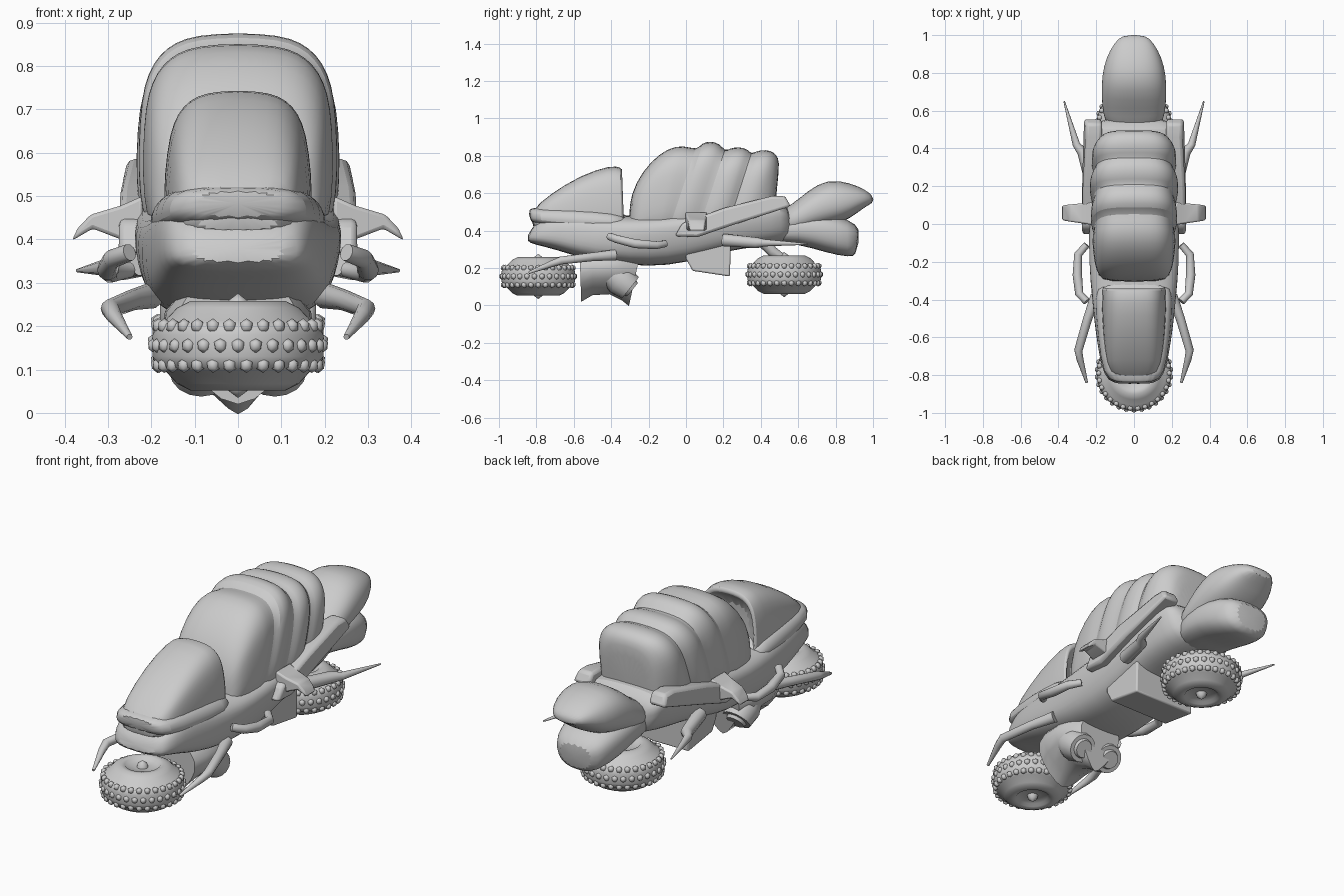
import bpy, bmesh
from math import sin, cos, pi, radians, copysign
from mathutils import Vector, Matrix


def finish(bm, name, angle=40, subsurf=0, bevel=0.0):
    bmesh.ops.recalc_face_normals(bm, faces=bm.faces)
    me = bpy.data.meshes.new(name)
    bm.to_mesh(me)
    bm.free()
    for p in me.polygons:
        p.use_smooth = True
    me.set_sharp_from_angle(angle=radians(angle))
    ob = bpy.data.objects.new(name, me)
    bpy.context.collection.objects.link(ob)
    if bevel:
        m = ob.modifiers.new("bevel", 'BEVEL')
        m.width, m.segments = bevel, 2
    if subsurf:
        m = ob.modifiers.new("subsurf", 'SUBSURF')
        m.levels = m.render_levels = subsurf
    return ob


def skin(bm, rings):
    """Bridge rings of points and cap both ends."""
    vs = [[bm.verts.new(p) for p in r] for r in rings]
    n = len(vs[0])
    for a, b in zip(vs, vs[1:]):
        for i in range(n):
            j = (i + 1) % n
            bm.faces.new((a[i], a[j], b[j], b[i]))
    bm.faces.new(vs[0])
    bm.faces.new(vs[-1])


def loft(name, sections, power=2.8, n=20, subsurf=1):
    """Sections: (y, z) of the bottom, (y, z) of the top, half widths low and high."""
    rings = []
    for yb, zb, yt, zt, wb, wt in sections:
        ring = []
        for i in range(n):
            a = 2 * pi * i / n
            u = copysign(abs(cos(a)) ** (2 / power), cos(a))
            v = copysign(abs(sin(a)) ** (2 / power), sin(a))
            k = (v + 1) / 2
            ring.append((u * (wb + (wt - wb) * k), yb + (yt - yb) * k, zb + (zt - zb) * k))
        rings.append(ring)
    bm = bmesh.new()
    skin(bm, rings)
    return finish(bm, name, 45, subsurf)


def prism(name, near, far, bevel=0.008):
    bm = bmesh.new()
    skin(bm, [near, far])
    return finish(bm, name, 35, bevel=bevel)


def rod(name, pts, radii, n=10):
    pts = [Vector(p) for p in pts]
    rings = []
    for i, p in enumerate(pts):
        d = (pts[min(i + 1, len(pts) - 1)] - pts[max(i - 1, 0)]).normalized()
        a = d.cross(Vector((0, 0, 1))).normalized()
        b = d.cross(a)
        rings.append([p + radii[i] * (a * cos(2 * pi * k / n) + b * sin(2 * pi * k / n)) for k in range(n)])
    bm = bmesh.new()
    skin(bm, rings)
    return finish(bm, name, 50)


def wheel(name, y, z):
    # Lathed flat-lying tyre with a recessed hub
    half = [(0.001, .12), (.022, .104), (.027, .086), (.075, .088), (.085, .1), (.11, .103),
            (.14, .088), (.168, .058), (.188, .05), (.197, .025)]
    prof = half + [(r, -h) for r, h in reversed(half)]
    n = 48
    bm = bmesh.new()
    skin(bm, [[(r * cos(2 * pi * k / n), y + r * sin(2 * pi * k / n), z + h) for k in range(n)]
              for r, h in prof])
    # Three rows of tread knobs
    for h, r, off in ((-.045, .186, 0), (0, .194, .5), (.045, .186, 0)):
        for k in range(30):
            a = 2 * pi * (k + off) / 30
            m = (Matrix.Translation((r * cos(a), y + r * sin(a), z + h))
                 @ Matrix.Rotation(a, 4, 'Z') @ Matrix.Diagonal((1, 1, 1.1, 1)))
            bmesh.ops.create_icosphere(bm, subdivisions=1, radius=.0165, matrix=m)
    return finish(bm, name, 50)


wheel("front_wheel", -.79, .155)
wheel("rear_wheel", .525, .165)

# Main hull and overhanging upper lip of the nose
loft("hull", [
    (-.86, .345, -.83, .41, .12, .12), (-.81, .325, -.78, .46, .17, .15),
    (-.7, .3, -.7, .5, .19, .18), (-.57, .255, -.57, .5, .21, .2),
    (-.4, .225, -.4, .48, .22, .23), (-.2, .205, -.2, .48, .2, .27),
    (0, .225, 0, .5, .2, .265), (.2, .29, .2, .53, .2, .26), (.4, .315, .4, .56, .19, .255),
    (.52, .335, .51, .575, .17, .25), (.58, .36, .56, .5, .13, .19)], 3.2)
loft("nose_lip", [
    (-.835, .45, -.845, .515, .11, .1), (-.8, .43, -.81, .525, .175, .15),
    (-.6, .4, -.6, .53, .205, .18), (-.38, .4, -.38, .51, .225, .19),
    (-.3, .4, -.3, .48, .2, .18)], 3)

# Windscreen cowl with a dished back
loft("cowl", [
    (-.83, .42, -.83, .505, .12, .11), (-.76, .38, -.73, .595, .15, .14),
    (-.62, .36, -.56, .7, .175, .15), (-.45, .36, -.4, .752, .185, .155),
    (-.32, .36, -.345, .74, .185, .155), (-.33, .38, -.335, .72, .17, .14),
    (-.4, .4, -.4, .67, .12, .11)], 3.2)

# Canopy of four overlapping bulges leaning backwards
canopy = [(-.31, .35, -.305, .54, .15), (-.28, .35, -.27, .66, .19), (-.23, .35, -.19, .77, .21),
          (-.18, .35, -.1, .842, .218), (-.14, .35, -.01, .86, .225)]
for yb, yt, zt, w in ((-.11, .06, .83, .21), (.05, .21, .825, .215), (.2, .35, .81, .205)):
    peak = zt + (.05 if yb < 0 else .025)
    canopy += [(yb, .35, yt, zt, w), (yb + .025, .35, yt + .025, peak - .008, w + .018),
               (yb + .08, .35, yt + .075, peak, w + .024),
               (yb + .13, .35, yt + .12, peak - .012, w + .014)]
canopy += [(.44, .35, .495, .79, .17), (.46, .36, .5, .74, .13)]
loft("canopy", [(a, b, c, d, w * 1.02, w * .97) for a, b, c, d, w in canopy], 3.2, 24)

# Tail, upper and lower lobes
loft("tail_upper", [
    (.48, .36, .48, .5, .14, .14), (.6, .38, .57, .54, .17, .16), (.7, .41, .65, .615, .18, .17),
    (.8, .43, .76, .68, .18, .165), (.88, .465, .88, .655, .16, .14),
    (.96, .53, .96, .62, .11, .1), (1.005, .55, 1.0, .585, .06, .06)], 2.4)
loft("tail_lower", [
    (.45, .33, .45, .45, .14, .14), (.6, .33, .6, .5, .165, .17), (.75, .28, .75, .5, .165, .175),
    (.88, .255, .87, .46, .13, .155), (.91, .27, .94, .41, .09, .11)], 2.6)

# Keel below the front, V-shaped in section
loft("keel", [
    (-.56, .02, -.57, .32, .11, .18), (-.5, .055, -.5, .32, .14, .2), (-.41, .06, -.4, .32, .15, .2),
    (-.34, .025, -.33, .32, .12, .2), (-.305, -.003, -.24, .3, .06, .17)], 1.8, 16, 0)

# Belly box
box = [(0, .3), (.0, .25), (.035, .185), (.235, .155), (.24, .36)]
prism("belly_box", [(-.18, y, z) for y, z in box], [(.18, y, z) for y, z in box])
rod("rear_strut", [(0, .4, .36), (0, .46, .29), (0, .525, .25)], [.04, .03, .02])

for s, side in ((-1, "left"), (1, "right")):
    # Hollow exhaust nozzle pointing back and down
    axis = Vector((0, .75, -.6)).normalized()
    start = Vector((s * .085, -.43, .2))
    rod(side + "_nozzle", [start, start + axis * .1, start + axis * .17],
        [.06, .085, .072], 16)
    rod(side + "_nozzle_core", [start + axis * .16, start + axis * .185], [.055, .045], 16)
    # Rising side beam
    beam = [(-.06, .37), (-.02, .44), (.2, .52), (.46, .585), (.53, .585), (.56, .53), (.25, .43), (.06, .365)]
    prism(side + "_beam", [(s * .17, y, z) for y, z in beam],
          [(s * (.275 - max(0, z - .5) * .25), y, z) for y, z in beam], .015)
    # Drooping foot peg
    peg = [(.22, .5), (.27, .478), (.34, .457), (.37, .425), (.383, .397), (.335, .425), (.27, .4), (.22, .39)]
    prism(side + "_peg", [(s * x, -.005 + (x - .22) * .15, z) for x, z in peg],
          [(s * x, .115 - (x - .22) * .1, z) for x, z in peg])
    # Curved side rail, front arm and rear spike
    rod(side + "_side_rail", [(s * .25, -.41, .37), (s * .29, -.37, .355), (s * .3, -.27, .33),
                              (s * .295, -.16, .322), (s * .25, -.11, .33)], [.02, .022, .025, .022, .018])
    rod(side + "_front_arm", [(s * .2, -.38, .27), (s * .245, -.5, .26), (s * .295, -.67, .24),
                              (s * .285, -.72, .222), (s * .25, -.84, .175)], [.03, .024, .022, .018, .007])
    rod(side + "_rear_spike", [(s * .22, .2, .35), (s * .27, .38, .335), (s * .305, .42, .335),
                               (s * .37, .65, .328)], [.035, .03, .02, .004])
